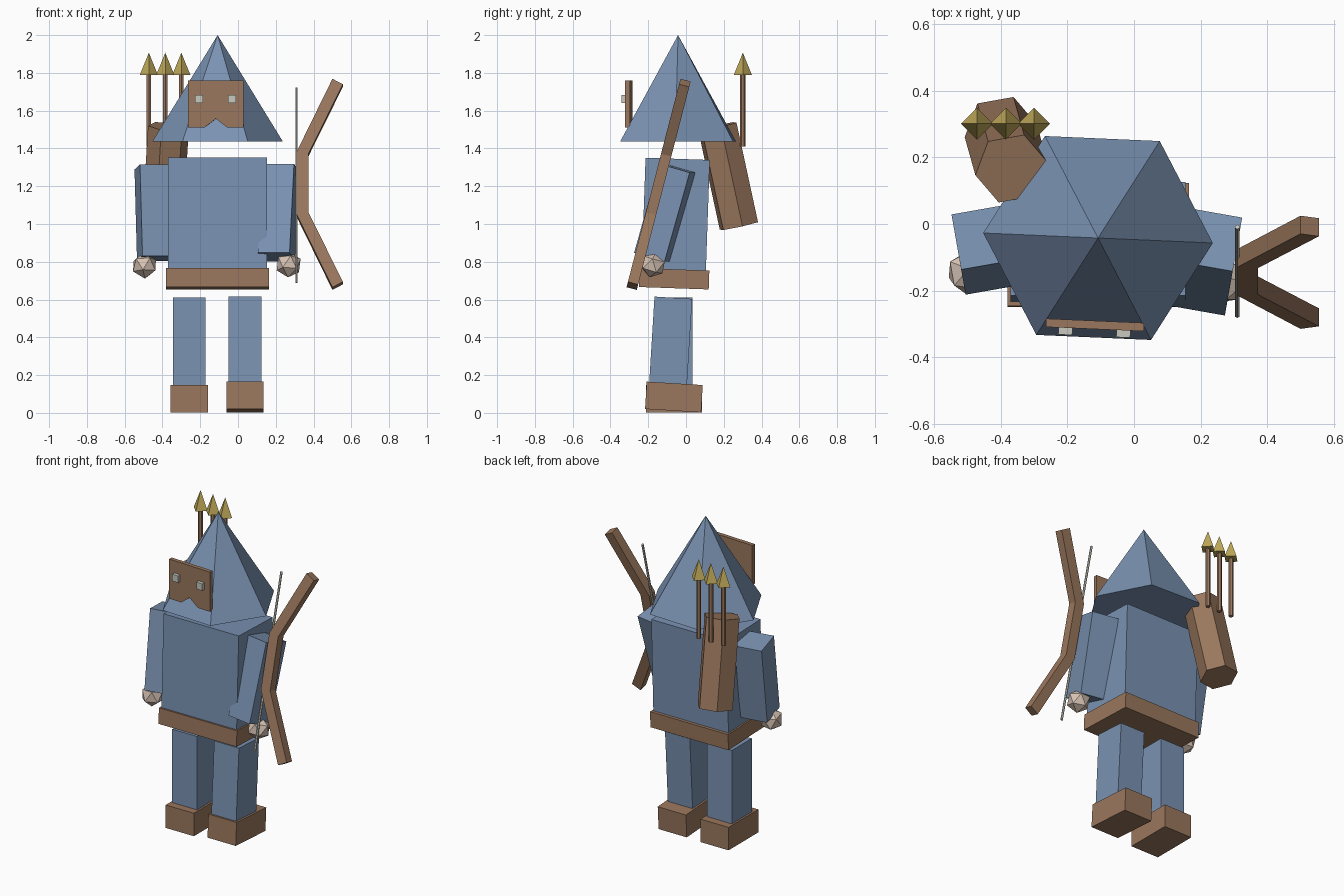
import bpy, bmesh
from math import radians
from mathutils import Matrix, Vector, Euler

cube = bpy.data.objects.get("Cube")
if cube:
    bpy.data.objects.remove(cube)


def material(name, rgb):
    m = bpy.data.materials.new(name)
    m.use_nodes = True
    color = (*rgb, 1)
    m.diffuse_color = color
    m.node_tree.nodes["Principled BSDF"].inputs["Base Color"].default_value = color
    return m


BLUE = material("blue cloth", (0.195, 0.288, 0.445))
BROWN = material("brown leather", (0.323, 0.184, 0.109))
GOLD = material("gold", (0.515, 0.392, 0.1))
SKIN = material("pale skin", (0.68, 0.546, 0.456))
GREY = material("pale grey", (0.58, 0.58, 0.52))


def finish(name, bm, mat, loc, rot=(0, 0, 0)):
    """Turn a bmesh into a flat shaded object; rot is in degrees."""
    bmesh.ops.recalc_face_normals(bm, faces=bm.faces)
    mesh = bpy.data.meshes.new(name)
    bm.to_mesh(mesh)
    bm.free()
    mesh.materials.append(mat)
    ob = bpy.data.objects.new(name, mesh)
    ob.location = loc
    ob.rotation_euler = Euler([radians(a) for a in rot])
    bpy.context.collection.objects.link(ob)
    return ob


def box(name, mat, size, loc, rot=(0, 0, 0)):
    bm = bmesh.new()
    bmesh.ops.create_cube(bm, size=1, matrix=Matrix.Diagonal((*size, 1)))
    return finish(name, bm, mat, loc, rot)


def cone(name, mat, sides, r1, r2, height, loc, rot=(0, 0, 0), turn=0):
    bm = bmesh.new()
    bmesh.ops.create_cone(bm, cap_ends=True, segments=sides, radius1=r1, radius2=r2,
                          depth=height, matrix=Matrix.Rotation(radians(turn), 4, "Z"))
    bmesh.ops.remove_doubles(bm, verts=bm.verts, dist=1e-5)
    return finish(name, bm, mat, loc, rot)


def slab(name, mat, outline, depth, loc, rot=(0, 0, 0)):
    """Extrude an x-z outline along y."""
    bm = bmesh.new()
    face = bm.faces.new([bm.verts.new((x, -depth / 2, z)) for x, z in outline])
    new = bmesh.ops.extrude_face_region(bm, geom=[face])["geom"]
    bmesh.ops.translate(bm, vec=(0, depth, 0),
                        verts=[v for v in new if isinstance(v, bmesh.types.BMVert)])
    return finish(name, bm, mat, loc, rot)


# Body
box("torso", BLUE, (0.525, 0.34, 0.62), (-0.108, -0.055, 1.035), (-2, 0, 0))
box("belt", BROWN, (0.545, 0.37, 0.1), (-0.108, -0.063, 0.71), (-2, 0, 0))

# Hood
cone("hood", BLUE, 6, 0.345, 0, 0.562, (-0.108, -0.042, 1.719), turn=-2.5 - 30)

# Mask with a notch at the mouth, and eyes
mask = [(-0.147, -0.125), (-0.06, -0.125), (0, -0.078), (0.06, -0.125),
        (0.147, -0.125), (0.147, 0.125), (-0.147, 0.125)]
slab("mask", BROWN, mask, 0.025, (-0.117, -0.303, 1.636), (0, 0, -2.5))
for side, x, y in (("right", -0.206, -0.32), ("left", -0.032, -0.328)):
    box(side + "_eye", GREY, (0.042, 0.025, 0.043), (x, y, 1.662), (0, 0, -2.5))

# Arms and hands
for side, x, y, tilt, yaw, hand in (
        ("right", -0.443, -0.077, -9, 10, (-0.495, -0.145, 0.78)),
        ("left", 0.215, -0.113, -16, -10, (0.268, -0.175, 0.785))):
    box(side + "_arm", BLUE, (0.17, 0.17, 0.49), (x, y, 1.06), (tilt, 0, yaw))
    bm = bmesh.new()
    bmesh.ops.create_icosphere(bm, subdivisions=1, radius=0.07)
    finish(side + "_hand", bm, SKIN, hand, (tilt, 0, yaw))

# Legs and boots
for side, x, y, tilt, lift in (("right", -0.258, -0.065, 0, 0),
                               ("left", 0.037, -0.082, -3.5, 0.01)):
    box(side + "_leg", BLUE, (0.173, 0.2, 0.49), (x, y, 0.365), (tilt, 0, 0))
    box(side + "_boot", BROWN, (0.197, 0.297, 0.145), (x, -0.064, 0.074 + lift), (tilt, 0, 0))

# Bow: mirrored outline, leaning forward at the bottom
upper = [(0, 0.17), (0.19, 0.57), (0.245, 0.54), (0.063, 0.16)]
lower = [(x, -z) for x, z in reversed(upper)]
slab("bow", BROWN, upper + lower, 0.056, (0.31, -0.145, 1.21), (-14.5, 0, 0))
cone("bow_string", GREY, 6, 0.007, 0.007, 1.065, (0.31, -0.142, 1.205), (-14.5, 0, 0))

# Quiver
bottom, top = Vector((-0.4, 0.28, 0.99)), Vector((-0.368, 0.166, 1.517))
quiver = cone("quiver", BROWN, 6, 0.11, 0.11, (top - bottom).length, (bottom + top) / 2, turn=40)
lean = Vector((0, 0, 1)).rotation_difference(top - bottom)
quiver.rotation_euler = lean.to_euler()

# Arrows
for i, x in enumerate((-0.472, -0.385, -0.3), 1):
    cone(f"arrow_shaft_{i}", BROWN, 6, 0.014, 0.014, 0.39, (x, 0.301, 1.605))
    cone(f"arrow_head_{i}", GOLD, 4, 0.048, 0, 0.118, (x, 0.301, 1.848))
